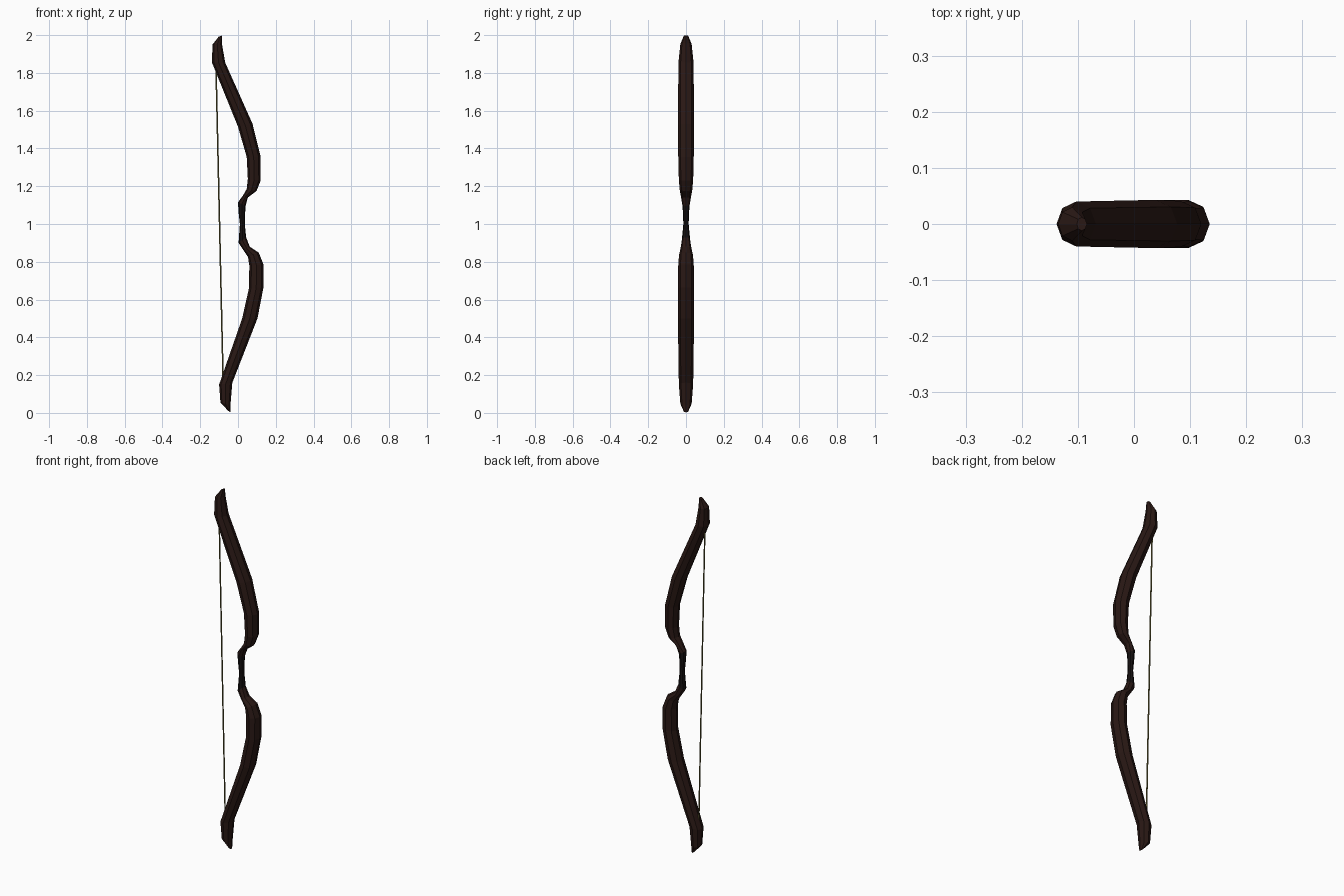
import bpy, bmesh, math
from mathutils import Vector


def material(name, rgb):
    m = bpy.data.materials.new(name)
    m.diffuse_color = (*rgb, 1)
    return m


wood = material("dark_wood", (0.022, 0.009, 0.007))
leather = material("grip_black", (0.007, 0.005, 0.005))
cord = material("cord_olive", (0.16, 0.14, 0.04))


def loft(name, stations, mat, sides=8, cap_start=True, cap_end=True):
    """Skin elliptical rings; station = string-side (x, z), outer (x, z), half depth."""
    bm = bmesh.new()
    rings = []
    for lx, lz, rx, rz, d in stations:
        a, b = Vector((lx, 0, lz)), Vector((rx, 0, rz))
        mid, half = (a + b) / 2, (b - a) / 2
        ring = []
        for i in range(sides):
            t = 2 * math.pi * i / sides
            ring.append(bm.verts.new(mid + half * math.cos(t) + Vector((0, d * math.sin(t), 0))))
        rings.append(ring)
    for r, s in zip(rings, rings[1:]):
        for i in range(sides):
            j = (i + 1) % sides
            bm.faces.new((r[i], r[j], s[j], s[i]))
    if cap_start:
        bm.faces.new(rings[0][::-1])
    if cap_end:
        bm.faces.new(rings[-1])
    bmesh.ops.recalc_face_normals(bm, faces=bm.faces)
    me = bpy.data.meshes.new(name)
    bm.to_mesh(me)
    bm.free()
    me.materials.append(mat)
    ob = bpy.data.objects.new(name, me)
    bpy.context.collection.objects.link(ob)
    return ob


# Shared rings where the limbs meet the grip
low_joint = (0.003, 0.90, 0.043, 0.93, 0.022)
high_joint = (0.0, 1.115, 0.04, 1.095, 0.020)

# Lower limb, tip to grip
loft("lower_limb", [
    (-0.053, 0.012, -0.040, 0.003, 0.012),
    (-0.093, 0.055, -0.040, 0.042, 0.030),
    (-0.100, 0.150, -0.030, 0.160, 0.038),
    (0.022, 0.500, 0.103, 0.500, 0.043),
    (0.058, 0.660, 0.135, 0.665, 0.043),
    (0.060, 0.780, 0.135, 0.785, 0.041),
    (0.053, 0.825, 0.110, 0.848, 0.037),
    (0.030, 0.860, 0.062, 0.880, 0.029),
    low_joint], wood, cap_end=False)

# Slim grip
loft("grip", [low_joint, (0.010, 1.0, 0.036, 1.0, 0.014),
              (0.003, 1.06, 0.038, 1.06, 0.016), high_joint],
     leather, cap_start=False, cap_end=False)

# Upper limb, grip to tip
loft("upper_limb", [
    high_joint,
    (0.026, 1.150, 0.052, 1.140, 0.027),
    (0.046, 1.185, 0.098, 1.175, 0.033),
    (0.052, 1.240, 0.120, 1.230, 0.038),
    (0.046, 1.355, 0.120, 1.355, 0.041),
    (0.0, 1.515, 0.077, 1.530, 0.043),
    (-0.138, 1.855, -0.068, 1.855, 0.040),
    (-0.135, 1.950, -0.085, 1.955, 0.030),
    (-0.102, 1.992, -0.084, 1.998, 0.012)], wood, cap_start=False)

# Bow string stretched between the limbs
loft("bow_string", [(-0.083, 0.18, -0.075, 0.18, 0.004),
                    (-0.121, 1.85, -0.113, 1.85, 0.004)], cord, sides=6)
